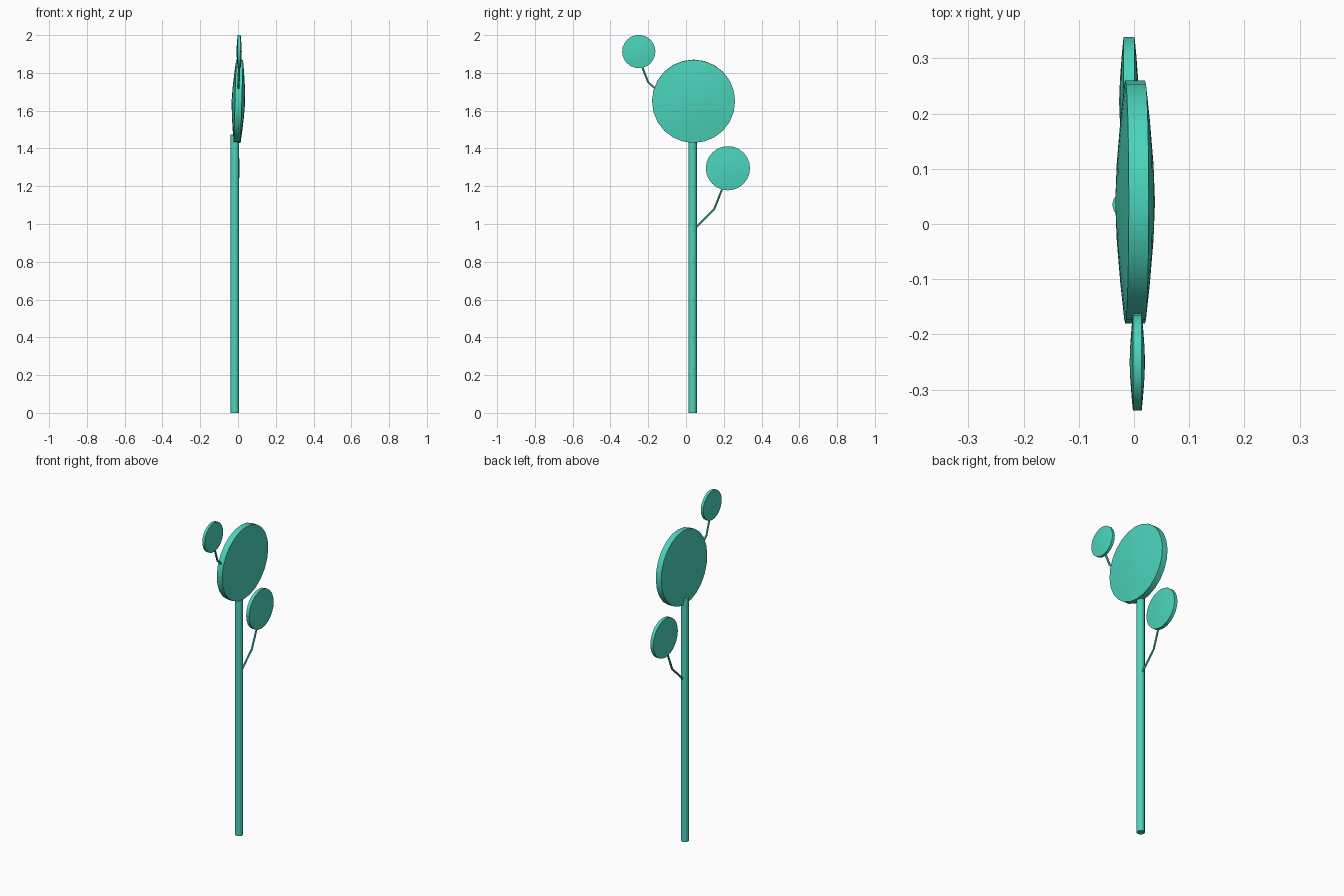
import bpy, bmesh, math
from mathutils import Matrix, Vector

if "Cube" in bpy.data.objects:
    bpy.data.objects.remove(bpy.data.objects["Cube"])

mat = bpy.data.materials.new("turquoise")
mat.diffuse_color = (0.07, 0.66, 0.50, 1)
mat.use_nodes = True
mat.node_tree.nodes["Principled BSDF"].inputs["Base Color"].default_value = mat.diffuse_color


def finish(ob):
    ob.data.materials.append(mat)
    bpy.ops.object.select_all(action='DESELECT')
    ob.select_set(True)
    bpy.context.view_layer.objects.active = ob
    bpy.ops.object.shade_smooth_by_angle(angle=math.radians(32))


def add(name, bm, matrix=Matrix()):
    bmesh.ops.transform(bm, matrix=matrix, verts=bm.verts)
    bmesh.ops.recalc_face_normals(bm, faces=bm.faces)
    me = bpy.data.meshes.new(name)
    bm.to_mesh(me)
    bm.free()
    ob = bpy.data.objects.new(name, me)
    bpy.context.collection.objects.link(ob)
    finish(ob)


def lens(name, centre, radius, rim, apex, tilt=0.0, sides=24):
    """Thin disc facing +x and -x, with a straight rim and two domed faces."""
    half = [(radius * t, rim + (apex - rim) * (1 - t ** 1.5)) for t in (0, .35, .7, 1)]
    profile = half + [(r, -h) for r, h in reversed(half)]
    bm = bmesh.new()
    vs = [bm.verts.new((h, 0, r)) for r, h in profile]
    edges = [bm.edges.new(p) for p in zip(vs, vs[1:])]
    bmesh.ops.spin(bm, geom=vs + edges, cent=(0, 0, 0), axis=(1, 0, 0),
                   angle=2 * math.pi, steps=sides)
    bmesh.ops.remove_doubles(bm, verts=bm.verts, dist=1e-5)
    add(name, bm, Matrix.Translation(centre) @ Matrix.Rotation(tilt, 4, 'Y'))


def twig(name, points, radius=0.006):
    """Thin bent branch."""
    cu = bpy.data.curves.new(name, 'CURVE')
    cu.dimensions = '3D'
    cu.bevel_depth = radius
    cu.bevel_resolution = 1
    cu.use_fill_caps = True
    sp = cu.splines.new('POLY')
    sp.points.add(len(points) - 1)
    for p, co in zip(sp.points, points):
        p.co = (*co, 1)
    ob = bpy.data.objects.new(name, cu)
    bpy.context.collection.objects.link(ob)
    bpy.ops.object.select_all(action='DESELECT')
    ob.select_set(True)
    bpy.context.view_layer.objects.active = ob
    bpy.ops.object.convert(target='MESH')
    finish(bpy.context.object)


# Trunk
bm = bmesh.new()
bmesh.ops.create_cone(bm, cap_ends=True, segments=12, radius1=0.0225,
                      radius2=0.0225, depth=1.475)
add("trunk", bm, Matrix.Translation((-0.017, 0.035, 0.7375)))

# Round crowns
lens("main_crown", Vector((0.002, 0.04, 1.65)), 0.22, 0.018, 0.036, 0.03)
lens("upper_crown", Vector((0.006, -0.25, 1.913)), 0.088, 0.008, 0.014)
lens("lower_crown", Vector((-0.009, 0.222, 1.295)), 0.117, 0.010, 0.018)

# Branches
twig("lower_branch", [(-0.015, 0.045, 0.975), (-0.012, 0.15, 1.08), (-0.009, 0.197, 1.20)])
twig("upper_branch", [(0.002, -0.155, 1.71), (0.003, -0.20, 1.75), (0.006, -0.235, 1.84)])
